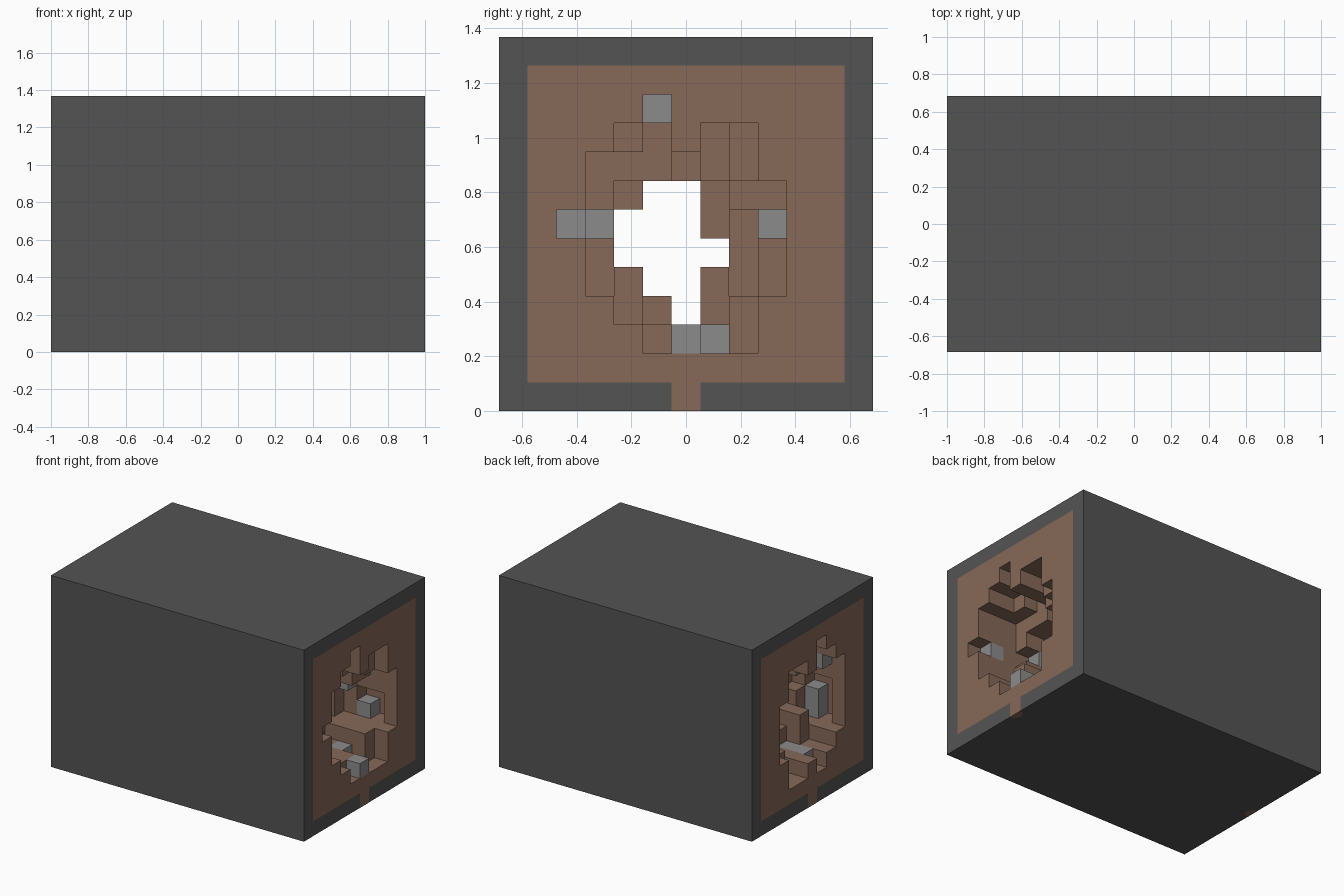
import bpy, bmesh, math

if "Cube" in bpy.data.objects:
    bpy.data.objects.remove(bpy.data.objects["Cube"], do_unlink=True)

NX, N = 19, 13           # blocks along the length and across
C = 2 / NX               # size of one block


def material(name, rgb):
    m = bpy.data.materials.new(name)
    m.use_nodes = True
    m.diffuse_color = (*rgb, 1)
    m.node_tree.nodes["Principled BSDF"].inputs["Base Color"].default_value = (*rgb, 1)
    return m


SHELL, DIRT, STONE = range(3)
mats = [material("dark_shell", (0.088, 0.088, 0.088)),
        material("brown_dirt", (0.24, 0.14, 0.098)),
        material("grey_stone", (0.26, 0.26, 0.26))]


def make_object(name, bm):
    me = bpy.data.meshes.new(name)
    bm.to_mesh(me)
    bm.free()
    for m in mats:
        me.materials.append(m)
    ob = bpy.data.objects.new(name, me)
    bpy.context.collection.objects.link(ob)
    return ob


def add_quad(bm, axis, sign, lo, hi, mat):
    """Side of the block box lo..hi that faces along sign * axis."""
    u, v = (axis + 1) % 3, (axis + 2) % 3
    corners = []
    for a, b in ((0, 0), (1, 0), (1, 1), (0, 1)):
        p = [0, 0, 0]
        p[axis] = hi[axis] if sign > 0 else lo[axis]
        p[u] = hi[u] if a else lo[u]
        p[v] = hi[v] if b else lo[v]
        corners.append(bm.verts.new((p[0] * C - 1, (p[1] - N / 2) * C, p[2] * C)))
    if sign < 0:
        corners.reverse()
    bm.faces.new(corners).material_index = mat


# Outer shell: four long sides
bm = bmesh.new()
for axis in (1, 2):
    for sign in (-1, 1):
        add_quad(bm, axis, sign, (0, 0, 0), (NX, N, N), SHELL)
make_object("outer_shell", bm)

# Mouth carving depth per column of blocks, top row first; h runs right through
mouth = ["...1....",
         "..23.21.",
         ".333421.",
         ".35hh622",
         "14hhh653",
         ".3hhhh54",
         ".32hh454",
         "..23h41.",
         "...1.21."]
open_cells = set()
for row, text in enumerate(mouth):
    k = 10 - row
    for col, ch in enumerate(text):
        j = col + 2
        depth = NX if ch == "h" else 0 if ch == "." else int(ch)
        far = {(2, 6): 0, (3, 8): 1}.get((j, k), depth)   # other end differs a little
        open_cells |= {(NX - 1 - d, j, k) for d in range(depth)}
        open_cells |= {(d, j, k) for d in range(far)}

# Side pockets behind each mouth
open_cells |= {(17, 10, 4), (17, 10, 5), (16, 10, 5)}
open_cells |= {(1, 2, 4), (1, 2, 5), (1, 2, 6), (2, 2, 6)}

# Stone blocks set in the cave wall
stones = {(18, 6, 2), (16, 7, 2), (15, 9, 6), (17, 2, 6), (14, 3, 6), (17, 5, 10),
          (16, 10, 4), (2, 2, 4), (2, 2, 5), (1, 5, 2), (2, 5, 2), (1, 3, 8)}

# Outside space at both ends, so that the end walls are made too
outside = {(i, j, k) for i in (-1, NX) for j in range(N) for k in range(N)}
free = open_cells | outside


def block_colour(cell):
    i, j, k = cell
    if cell in stones:
        return STONE
    border = j in (0, N - 1) or k in (0, N - 1)
    return SHELL if border and (j, k) != (N // 2, 0) else DIRT


# End walls and cave: every solid block side that touches free space
bm = bmesh.new()
for cell in sorted(free):
    for axis in range(3):
        for sign in (-1, 1):
            block = list(cell)
            block[axis] += sign
            block = tuple(block)
            inside = all(0 <= b < n for b, n in zip(block, (NX, N, N)))
            if inside and block not in free:
                add_quad(bm, axis, -sign, block, [b + 1 for b in block], block_colour(block))
bmesh.ops.remove_doubles(bm, verts=bm.verts, dist=0.0001)
make_object("end_walls_and_cave", bm)

# Small dirt patches under both ends
for name, side in (("left_floor_patch", 1), ("right_floor_patch", -1)):
    bm = bmesh.new()
    ring = []
    for s in range(9):
        a = math.pi * s / 8
        ring.append(bm.verts.new((side * (1 - 0.05 * math.sin(a)), 0.05 * math.cos(a), -0.001)))
    face = bm.faces.new(ring)
    face.normal_update()
    if face.normal.z > 0:
        face.normal_flip()
    face.material_index = DIRT
    make_object(name, bm)
